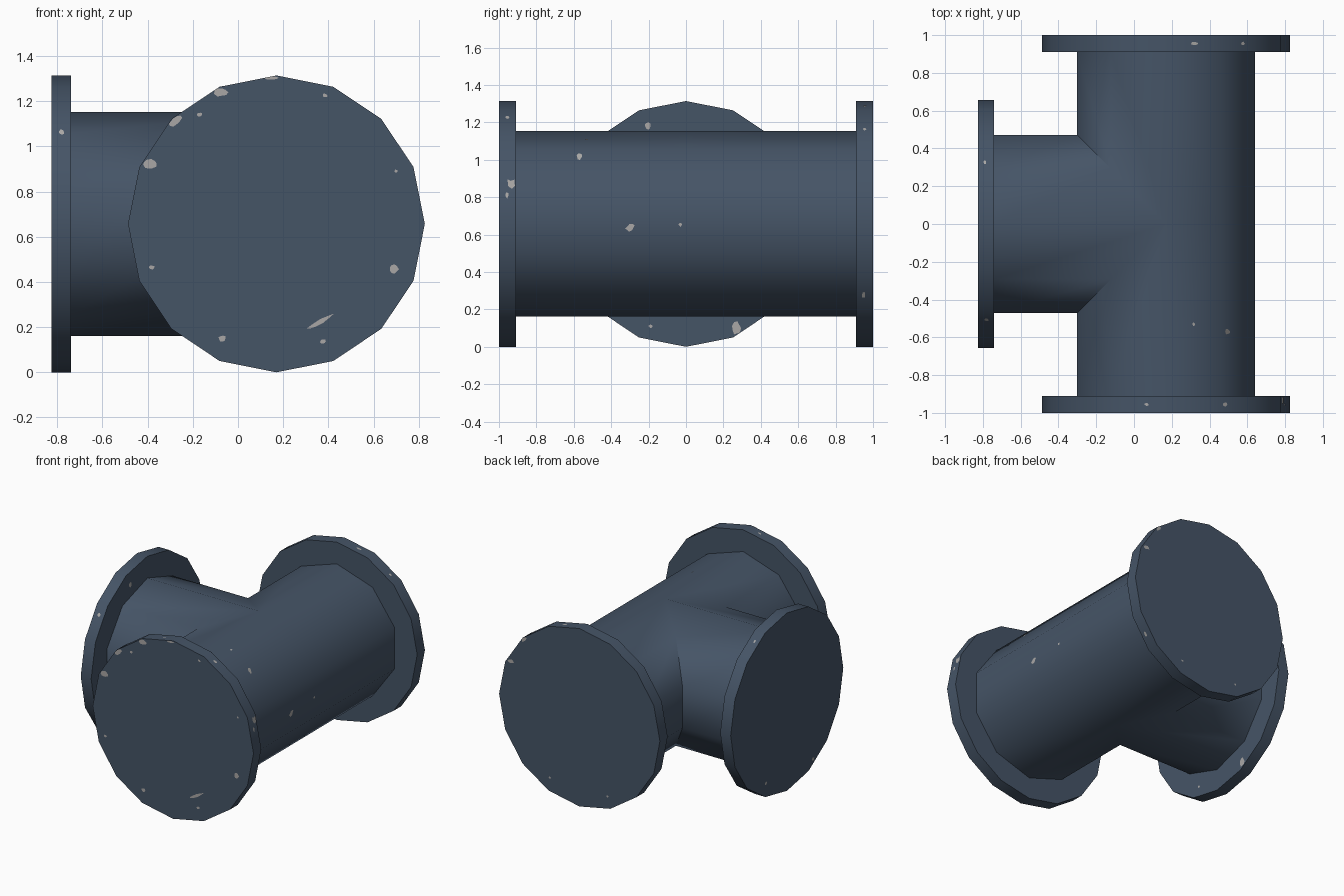
import bpy, bmesh, math, random
from mathutils import Vector

if "Cube" in bpy.data.objects:
    bpy.data.objects.remove(bpy.data.objects["Cube"])

random.seed(4)
CX, CZ = 0.17, 0.657           # axis of the main pipe
R_PIPE, R_FLANGE = 0.496, 0.657


def material(name, color):
    m = bpy.data.materials.new(name)
    m.diffuse_color = (*color, 1)
    m.use_nodes = True
    m.node_tree.nodes["Principled BSDF"].inputs["Base Color"].default_value = m.diffuse_color
    return m


paint = material("slate_blue_paint", (0.060, 0.089, 0.134))
bare = material("bare_grey_metal", (0.40, 0.39, 0.38))


def finish(name, bm, mat, smooth=True):
    bmesh.ops.remove_doubles(bm, verts=bm.verts, dist=0.0005)
    bmesh.ops.recalc_face_normals(bm, faces=bm.faces)
    mesh = bpy.data.meshes.new(name)
    bm.to_mesh(mesh)
    bm.free()
    mesh.materials.append(mat)
    ob = bpy.data.objects.new(name, mesh)
    bpy.context.collection.objects.link(ob)
    if smooth:
        bpy.ops.object.select_all(action='DESELECT')
        ob.select_set(True)
        bpy.context.view_layer.objects.active = ob
        bpy.ops.object.shade_smooth_by_angle(angle=math.radians(40))
    return ob


def ring(n, r):
    """Polygon with a corner on top, as (sideways, up) pairs."""
    return [(r * math.sin(2 * math.pi * i / n), r * math.cos(2 * math.pi * i / n)) for i in range(n)]


# Tee pipe: ten-sided main run and branch, joined along a mitre
bm = bmesh.new()
prof = ring(10, R_PIPE)


def strip(a, b):
    """Face between two profile edges given as start and end point pairs."""
    bm.faces.new([bm.verts.new(p) for p in (a[0], a[1], b[1], b[0])])


def main_edge(p, s):
    u, z = p
    return (CX + u, s * 0.91, CZ + z), (CX + u, s * max(0, -u), CZ + z)


def branch_edge(p):
    u, z = p
    return (-0.74, u, CZ + z), (CX - abs(u), u, CZ + z)


for p, q in zip(prof, prof[1:] + prof[:1]):
    for s in (-1, 1):
        strip(main_edge(p, s), main_edge(q, s))
    strip(branch_edge(p), branch_edge(q))
finish("tee_pipe", bm, paint)


# Flanges: sixteen-sided closed discs
def flange(name, place, a, b):
    bm = bmesh.new()
    ends = [[bm.verts.new(place(u, z, d)) for u, z in ring(16, R_FLANGE)] for d in (a, b)]
    for e in ends:
        bm.faces.new(e)
    for i in range(16):
        j = (i + 1) % 16
        bm.faces.new((ends[0][i], ends[0][j], ends[1][j], ends[1][i]))
    finish(name, bm, paint)


def along_y(u, z, d):
    return CX + u, d, CZ + z


def along_x(u, z, d):
    return d, u, CZ + z


flange("front_flange", along_y, -1.0, -0.91)
flange("back_flange", along_y, 0.91, 1.0)
flange("branch_flange", along_x, -0.825, -0.74)

# Paint chips: thin patches projected on the surface from a viewing side
bpy.context.view_layer.update()
graph = bpy.context.evaluated_depsgraph_get()
chips = bmesh.new()
VIEWS = {  # ray direction, first axis, second axis
    "front": ((0, 1, 0), (1, 0, 0), (0, 0, 1)),
    "back": ((0, -1, 0), (1, 0, 0), (0, 0, 1)),
    "right": ((-1, 0, 0), (0, 1, 0), (0, 0, 1)),
    "left": ((1, 0, 0), (0, 1, 0), (0, 0, 1)),
    "top": ((0, 0, -1), (1, 0, 0), (0, 1, 0)),
}


def chip(view, a, b, ra, rb, tilt=0):
    d, ea, eb = (Vector(v) for v in VIEWS[view])
    tilt = math.radians(tilt)

    def hit(x, y):
        ok, loc, nor, *_ = bpy.context.scene.ray_cast(graph, ea * x + eb * y - d * 4, d)
        return (loc, nor) if ok else None

    mid = hit(a, b)
    if not mid:
        return
    rim = []
    for i in range(9):
        t, k = 2 * math.pi * i / 9, random.uniform(0.75, 1.15)
        x, y = ra * k * math.cos(t), rb * k * math.sin(t)
        x, y = x * math.cos(tilt) - y * math.sin(tilt), x * math.sin(tilt) + y * math.cos(tilt)
        for f in (1, 0.7, 0.4, 0.15):   # pull in corners that overhang
            h = hit(a + x * f, b + y * f)
            if h and h[1].dot(mid[1]) > 0.7 and abs((h[0] - mid[0]).dot(d)) < 0.03:
                rim.append(chips.verts.new(h[0] + h[1] * 0.003))
                break
    c = chips.verts.new(mid[0] + mid[1] * 0.003)
    for i in range(len(rim)):
        if len(rim) > 2:
            fc = chips.faces.new((c, rim[i], rim[(i + 1) % len(rim)]))
            fc.normal_update()
            if fc.normal.dot(mid[1]) < 0:
                fc.normal_flip()


rim_chips = [(-.39, .925, .035, .022, 0), (-.28, 1.115, .04, .018, 40), (-.075, 1.24, .03, .02, 0),
             (.15, 1.303, .03, .008, 0)]
for c in rim_chips + [(.69, .456, .02, .02, 0), (-.07, .15, .017, .016, 0), (.36, .222, .065, .011, 30),
                      (.376, .137, .013, .011, 0), (-.38, .465, .013, .009, 0),
                      (-.17, 1.14, .012, .009, 0), (.385, 1.225, .012, .009, 0), (.70, .89, .008, .008, 0)]:
    chip("front", *c)
for a, b, ra, rb, t in rim_chips[:2] + [(-.07, .15, .014, .012, 0), (.40, .137, .013, .01, 0)]:
    chip("back", 2 * CX - a, b, ra * .7, rb * .7, -t)
chip("front", -.78, 1.062, .011, .012)
for c in [(-.57, 1.016, .015, .017), (-.30, .637, .025, .018, 25), (-.03, .652, .01, .01),
          (.27, .10, .023, .035), (-.205, 1.18, .017, .02), (-.19, .11, .01, .01),
          (-.957, .81, .01, .016), (.95, .278, .01, .016)]:
    chip("right", *c)
for c in [(-.3, .12, .015, .012), (.25, .15, .013, .012)]:
    chip("left", *c)
for c in [(.315, -.53, .007, .01), (.49, -.57, .007, .01), (.32, .955, .02, .01), (.575, .955, .01, .01),
          (.066, -.955, .012, .008), (.48, -.955, .012, .01), (.785, -.935, .01, .02), (-.79, .325, .008, .01)]:
    chip("top", *c)
mesh = bpy.data.meshes.new("paint_chips")
chips.to_mesh(mesh)
chips.free()
mesh.materials.append(bare)
bpy.context.collection.objects.link(bpy.data.objects.new("paint_chips", mesh))
